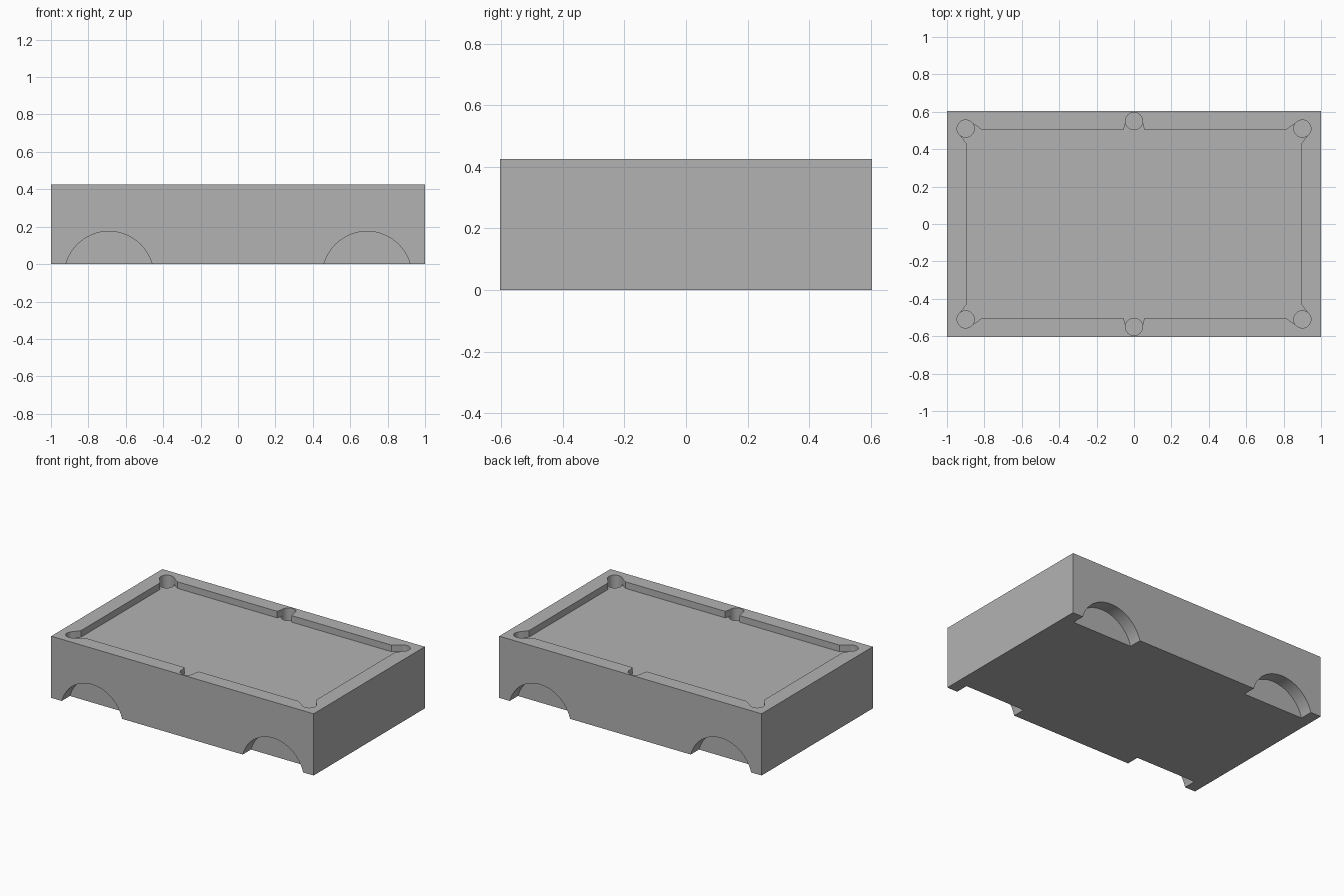
import bpy, bmesh, math
from mathutils import Matrix

old = bpy.data.objects.get("Cube")
if old:
    bpy.data.objects.remove(old, do_unlink=True)

L, W, H = 2.0, 1.21, 0.425
BED = 0.045          # depth of the playing bed
POCKET = 0.13        # depth of the pockets
ARCH = 0.09          # depth of the wheel arches

grey = bpy.data.materials.new("plain grey")
grey.use_nodes = True
colour = (0.448, 0.448, 0.448, 1)
grey.diffuse_color = colour
grey.node_tree.nodes["Principled BSDF"].inputs["Base Color"].default_value = colour


def make(name, bm):
    bmesh.ops.recalc_face_normals(bm, faces=bm.faces)
    mesh = bpy.data.meshes.new(name)
    bm.to_mesh(mesh)
    bm.free()
    mesh.materials.append(grey)
    ob = bpy.data.objects.new(name, mesh)
    bpy.context.collection.objects.link(ob)
    return ob


def cylinder(name, radius, depth, centre, along_y=False):
    bm = bmesh.new()
    m = Matrix.Translation(centre)
    if along_y:
        m = m @ Matrix.Rotation(math.pi / 2, 4, 'X')
    bmesh.ops.create_cone(bm, cap_ends=True, segments=64, radius1=radius,
                          radius2=radius, depth=depth, matrix=m)
    return make(name, bm)


def prism(name, outline, z0, z1):
    bm = bmesh.new()
    face = bm.faces.new([bm.verts.new((x, y, z0)) for x, y in outline])
    top = bmesh.ops.extrude_face_region(bm, geom=[face])["geom"]
    bmesh.ops.translate(bm, vec=(0, 0, z1 - z0),
                        verts=[v for v in top if isinstance(v, bmesh.types.BMVert)])
    return make(name, bm)


# Body block
bm = bmesh.new()
bmesh.ops.create_cube(bm, size=1, matrix=Matrix.Translation((0, 0, H / 2))
                      @ Matrix.Diagonal((L, W, H, 1)))
body = make("table_body", bm)

# Playing bed: one quarter of the cushion outline, mirrored both ways
quarter = [(0.044, 0.55), (0.055, 0.505), (0.815, 0.505), (0.874, 0.546),
           (0.9, 0.51), (0.935, 0.482), (0.895, 0.43)]
half = quarter + [(x, -y) for x, y in reversed(quarter)]
outline = half + [(-x, y) for x, y in reversed(half)]
cutters = [prism("bed_cutter", outline, H - BED, H + 0.1)]

# Six pockets
for sy in (-1, 1):
    for x, y in ((-0.9, 0.51), (0, 0.55), (0.9, 0.51)):
        cutters.append(cylinder("pocket_cutter", 0.046, POCKET + 0.1,
                                (x, sy * y, H + (0.1 - POCKET) / 2)))

# Four shallow wheel arches
for sy in (-1, 1):
    for x in (-0.69, 0.69):
        y = W / 2 - ARCH / 2 + 0.05
        cutters.append(cylinder("arch_cutter", 0.239, ARCH + 0.1,
                                (x, sy * y, -0.064), along_y=True))

# Cut everything out of the body
bpy.ops.object.select_all(action='DESELECT')
body.select_set(True)
bpy.context.view_layer.objects.active = body
for cutter in cutters:
    cutter.hide_render = True
    mod = body.modifiers.new("cut", 'BOOLEAN')
    mod.operation = 'DIFFERENCE'
    mod.solver = 'EXACT'
    mod.object = cutter
    bpy.ops.object.modifier_apply(modifier=mod.name)
for cutter in cutters:
    bpy.data.objects.remove(cutter, do_unlink=True)

bpy.ops.object.shade_smooth_by_angle(angle=math.radians(20))
